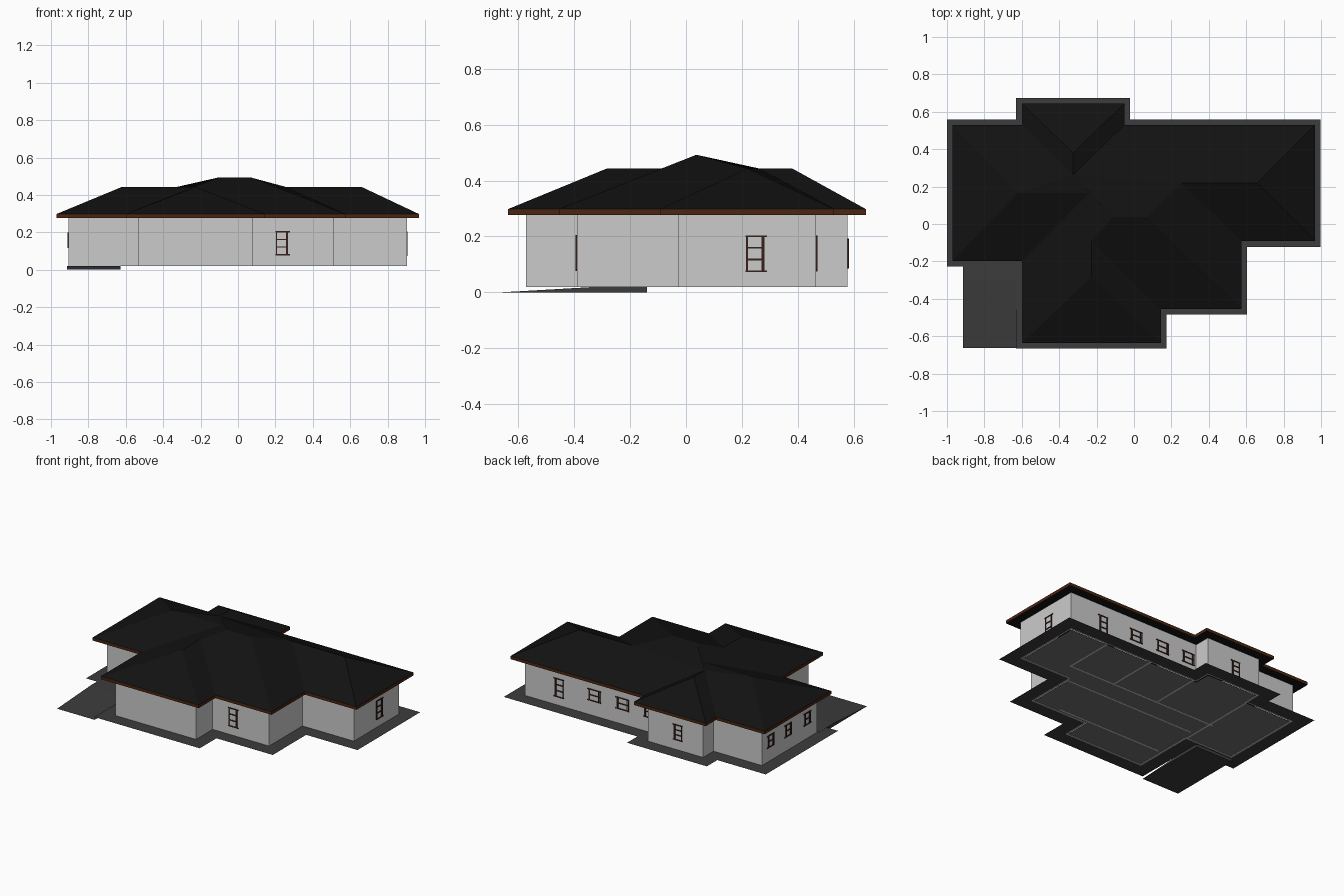
import bpy, bmesh
from mathutils import Vector

if "Cube" in bpy.data.objects:
    bpy.data.objects.remove(bpy.data.objects["Cube"])


def material(name, c):
    m = bpy.data.materials.new(name)
    m.diffuse_color = (*c, 1)
    m.use_nodes = True
    m.node_tree.nodes["Principled BSDF"].inputs["Base Color"].default_value = m.diffuse_color
    return m


BLACK = material("roof_black", (0.006, 0.006, 0.006))
BROWN = material("fascia_brown", (0.07, 0.018, 0.006))
FRAME = material("frame_dark_brown", (0.035, 0.014, 0.01))
PAVING = material("paving_dark", (0.045, 0.045, 0.045))
FLOOR = material("floor_grey", (0.16, 0.16, 0.16))


def make(name, verts, faces, mat=None, recalc=False):
    me = bpy.data.meshes.new(name)
    me.from_pydata(verts, [], faces)
    if recalc:
        bm = bmesh.new()
        bm.from_mesh(me)
        bmesh.ops.recalc_face_normals(bm, faces=bm.faces)
        bm.to_mesh(me)
        bm.free()
    ob = bpy.data.objects.new(name, me)
    bpy.context.collection.objects.link(ob)
    if mat:
        me.materials.append(mat)
    return ob


def boxes(name, spans, mat=None):
    """One object from (lo, hi) corner pairs."""
    v, f = [], []
    for lo, hi in spans:
        b = len(v)
        v += [(x, y, z) for x in (lo[0], hi[0]) for y in (lo[1], hi[1]) for z in (lo[2], hi[2])]
        f += [[b + i for i in q] for q in
              ((0, 1, 3, 2), (4, 6, 7, 5), (0, 4, 5, 1), (2, 3, 7, 6), (0, 2, 6, 4), (1, 5, 7, 3))]
    return make(name, v, f, mat, True)


# Eave outline, clockwise from the back left corner
EAVE = [(-.97, .53), (-.60, .53), (-.60, .643), (-.052, .643), (-.052, .53), (.967, .53),
        (.967, -.092), (.575, -.092), (.575, -.455), (.145, -.455), (.145, -.636),
        (-.60, -.636), (-.60, -.197), (-.97, -.197)]
N = len(EAVE)


def offset(d):
    """Right-angled outline moved outwards by d."""
    out = []
    for i, p in enumerate(EAVE):
        p = Vector(p)
        a = (p - Vector(EAVE[i - 1])).normalized()
        b = (Vector(EAVE[(i + 1) % N]) - p).normalized()
        q = p + d * (Vector((-a.y, a.x)) + Vector((-b.y, b.x)))
        out.append((q.x, q.y))
    return out


def level(pts, z):
    return [(x, y, z) for x, y in pts]


def band(name, pts, z0, z1, mat=None):
    faces = [(i, (i + 1) % N, (i + 1) % N + N, i + N) for i in range(N)]
    return make(name, level(pts, z0) + level(pts, z1), faces, mat, False)


# Hipped roof: eave points 0-13, then ridge points
ZE, ZR, ZT = .298, .443, .492
ridge = {"P1": (-.11, .037, ZT), "P2": (.073, .037, ZT),
         "R1": (.255, .219, ZR), "R2": (.66, .219, ZR),
         "L1": (-.238, .166, ZR), "L2": (-.62, .166, ZR),
         "F1": (-.2275, -.087, ZR), "F2": (-.2275, -.283, ZR),
         "B1": (-.326, .262, ZR), "B2": (-.326, .38, ZR)}
index = {k: N + i for i, k in enumerate(ridge)}
slopes = ["0 13 L2", "0 L2 1", "1 L2 B1", "B1 L2 L1", "12 L1 L2 13", "12 11 F2 F1 P1 L1",
          "11 10 F2", "10 9 F1 F2", "9 8 P2 P1 F1", "8 7 R1 P2", "7 6 R2 R1", "6 5 R2",
          "5 4 R1 R2", "4 B1 R1", "R1 B1 L1 P1 P2", "1 B1 B2 2", "2 B2 3", "3 B2 B1 4"]
make("roof", level(EAVE, ZE) + list(ridge.values()),
     [[index[t] if t in index else int(t) for t in s.split()] for s in slopes], BLACK, True)
band("fascia", EAVE, .277, ZE, BROWN)
make("soffit", level(EAVE, .278), [list(range(N))], BLACK)

# Outer walls with thickness, standing on the floor
ZF = .02
wall_line = offset(-.0645)
walls = band("outer_walls", wall_line, ZF, .279)
# outline is clockwise, so the shell is thickened towards the inside
for p in walls.data.polygons:
    p.flip()
walls.data.update()
sol = walls.modifiers.new("thickness", "SOLIDIFY")
sol.thickness = .014
sol.offset = 1 if walls.data.polygons[0].normal.y < 0 else -1

make("floor", level(offset(-.0785), ZF), [list(range(N))], FLOOR)

# Interior partitions
T = .006
parts = [(-.55, .60, .10, .10), (-.50, .50, -.05, -.05), (-.50, .30, -.36, -.36),
         (.60, .60, .10, .45), (.25, .25, .10, .45), (-.10, -.10, .10, .45), (-.535, -.535, -.12, .45)]
boxes("interior_walls", [((x0 - T, y0 - T, ZF - .0005), (x1 + T, y1 + T, .277))
                         for x0, x1, y0, y1 in parts])

# Paved apron around the house, open ring in plan
outer, inner = offset(.03), wall_line
make("paved_apron", level(outer, ZF) + level(inner, ZF),
     [(i, i + N, (i + 1) % N + N, (i + 1) % N) for i in range(N)], PAVING)

# Driveway ramp: side profile swept across x
prof = [(-.663, 0), (-.14, 0), (-.14, .021), (-.30, .021)]
make("driveway_ramp", [(x, y, z) for x in (-.915, -.628) for y, z in prof],
     [(0, 1, 2, 3), (4, 7, 6, 5)] + [(i, (i + 1) % 4, (i + 1) % 4 + 4, i + 4) for i in range(4)],
     PAVING, True)


def window(name, side, wall, centre, w, z0, z1, rails):
    """Frame of bars on a wall; side is the wall's outward axis."""
    s = 1 if side[0] == "+" else -1
    h, t = w / 2, .006
    bars = [(-h, -h + t, z0, z1), (h - t * 1.8, h, z0, z1)]
    if rails == 2:
        bars.append((-h + .012, -h + .016, z0, z1))
    for i in range(rails + 1):
        z = z0 + (z1 - z0 - t) * i / rails
        over = .01 if i in (0, rails) else 0
        bars.append((-h - over * .3, h + over, z, z + t))
    lo, hi = sorted((wall - s * .004, wall + s * .005))
    if side[1] == "x":
        spans = [((lo, centre + a, b0), (hi, centre + b, b1)) for a, b, b0, b1 in bars]
    else:
        spans = [((centre + a, lo, b0), (centre + b, hi, b1)) for a, b, b0, b1 in bars]
    boxes(name, spans, FRAME)


# Windows on each side
XS, YS = [p[0] for p in wall_line], [p[1] for p in wall_line]
BACK, BACK_WING, FRONT, RIGHT, LEFT = YS[5], YS[3], YS[8], XS[5], XS[0]
window("front_window", "-y", FRONT, .236, .065, .077, .206, 3)
window("right_window", "+x", RIGHT, .248, .065, .073, .204, 3)
window("back_tall_window", "+y", BACK, .64, .065, .075, .204, 3)
window("back_wing_window", "+y", BACK_WING, -.345, .06, .085, .193, 3)
for i, x in enumerate((.37, .155, -.055)):
    window(f"back_small_window_{i + 1}", "+y", BACK, x, .09, .118, .2, 2)
for i, y in enumerate((.37, .18, -.03)):
    window(f"left_small_window_{i + 1}", "-x", LEFT, y, .065, .115, .2, 2)
